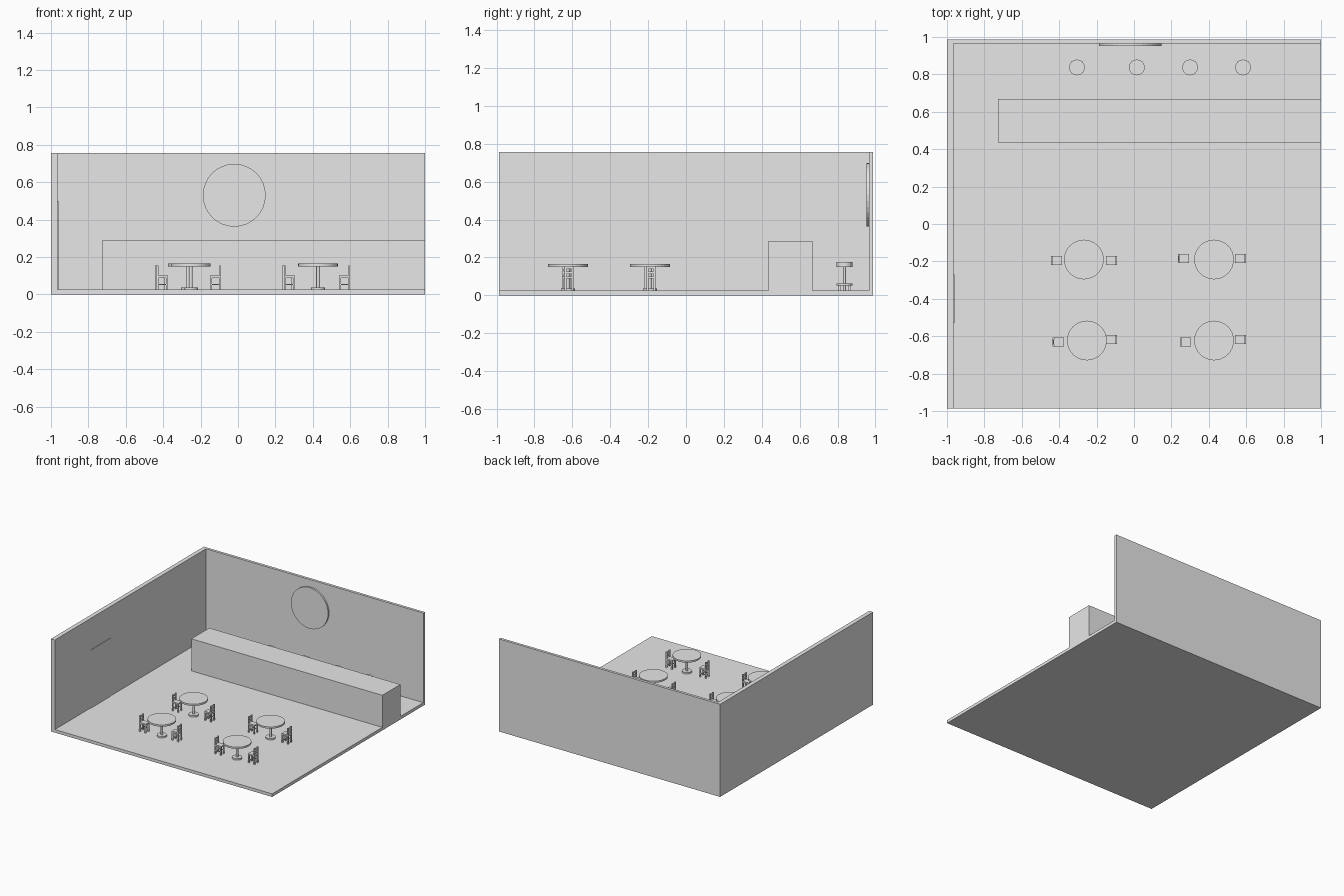
import bpy, bmesh, math
from mathutils import Matrix, Vector

old = bpy.data.objects.get("Cube")
if old:
    bpy.data.objects.remove(old, do_unlink=True)

grey = bpy.data.materials.new("plain_grey")
grey.use_nodes = True
grey.diffuse_color = (0.8, 0.8, 0.8, 1)
grey.node_tree.nodes["Principled BSDF"].inputs["Base Color"].default_value = (0.8, 0.8, 0.8, 1)

FLOOR = 0.025


def add_box(bm, x0, x1, y0, y1, z0, z1):
    size = Vector((x1 - x0, y1 - y0, z1 - z0))
    mid = Vector((x0 + x1, y0 + y1, z0 + z1)) / 2
    bmesh.ops.create_cube(bm, size=1, matrix=Matrix.Translation(mid) @ Matrix.Diagonal((*size, 1)))


def add_disc(bm, radius, z0, z1, sides=32):
    bmesh.ops.create_cone(bm, cap_ends=True, segments=sides, radius1=radius, radius2=radius,
                          depth=z1 - z0, matrix=Matrix.Translation((0, 0, (z0 + z1) / 2)))


def make_mesh(name, bm):
    mesh = bpy.data.meshes.new(name)
    bm.to_mesh(mesh)
    bm.free()
    mesh.materials.append(grey)
    return mesh


def place(name, mesh, loc=(0, 0, 0), rot=(0, 0, 0)):
    ob = bpy.data.objects.new(name, mesh)
    ob.location, ob.rotation_euler = loc, rot
    bpy.context.collection.objects.link(ob)
    return ob


def box(name, *bounds):
    bm = bmesh.new()
    add_box(bm, *bounds)
    return place(name, make_mesh(name, bm))


# Room shell
box("floor", -1, 1, -0.987, 0.987, 0, FLOOR)
box("side_wall", -1, -0.965, -0.987, 0.987, FLOOR, 0.757)
box("back_wall", -0.965, 1, 0.965, 0.987, FLOOR, 0.757)
box("door", -0.965, -0.961, -0.53, -0.27, FLOOR, 0.5)
box("counter", -0.727, 1, 0.436, 0.668, FLOOR, 0.287)

# Round wall plaque
bm = bmesh.new()
add_disc(bm, 0.168, 0, 0.013)
place("wall_disc", make_mesh("wall_disc", bm), (-0.02, 0.965, 0.53), (math.pi / 2, 0, 0))

# Round pedestal table
bm = bmesh.new()
add_disc(bm, 0.106, 0.15, 0.164)
add_disc(bm, 0.01, 0.035, 0.15, 16)
add_disc(bm, 0.037, FLOOR, 0.037, 24)
table_mesh = make_mesh("table", bm)

# Chair with its back towards -x, origin at the seat centre
bm = bmesh.new()
for y in (-0.024, 0.014):
    add_box(bm, -0.03, -0.02, y, y + 0.01, FLOOR, 0.155)
    add_box(bm, 0.02, 0.03, y, y + 0.01, FLOOR, 0.09)
    add_box(bm, -0.02, 0.02, y + 0.002, y + 0.008, 0.05, 0.056)
add_box(bm, -0.03, 0.03, -0.024, 0.024, 0.088, 0.1)
for z in (0.112, 0.138):
    add_box(bm, -0.028, -0.022, -0.014, 0.014, z, z + 0.014)
chair_mesh = make_mesh("chair", bm)

# Bar stool
bm = bmesh.new()
add_disc(bm, 0.042, 0.15, 0.175, 24)
add_disc(bm, 0.007, FLOOR, 0.15, 12)
add_disc(bm, 0.042, 0.052, 0.062, 24)
for sx in (-1, 1):
    for sy in (-1, 1):
        x, y = sx * 0.026, sy * 0.026
        add_box(bm, x - 0.005, x + 0.005, y - 0.005, y + 0.005, FLOOR, 0.052)
stool_mesh = make_mesh("stool", bm)

# Table groups: table x, y, then left and right chair x, y
groups = [
    (-0.268, -0.19, -0.415, -0.195, -0.12, -0.195),
    (0.428, -0.19, 0.265, -0.185, 0.57, -0.185),
    (-0.252, -0.623, -0.405, -0.631, -0.12, -0.618),
    (0.428, -0.623, 0.275, -0.631, 0.57, -0.618),
]
for tx, ty, lx, ly, rx, ry in groups:
    place("table", table_mesh, (tx, ty, 0))
    place("chair", chair_mesh, (lx, ly, 0))
    place("chair", chair_mesh, (rx, ry, 0), (0, 0, math.pi))

for x in (-0.305, 0.015, 0.3, 0.583):
    place("bar_stool", stool_mesh, (x, 0.837, 0))
